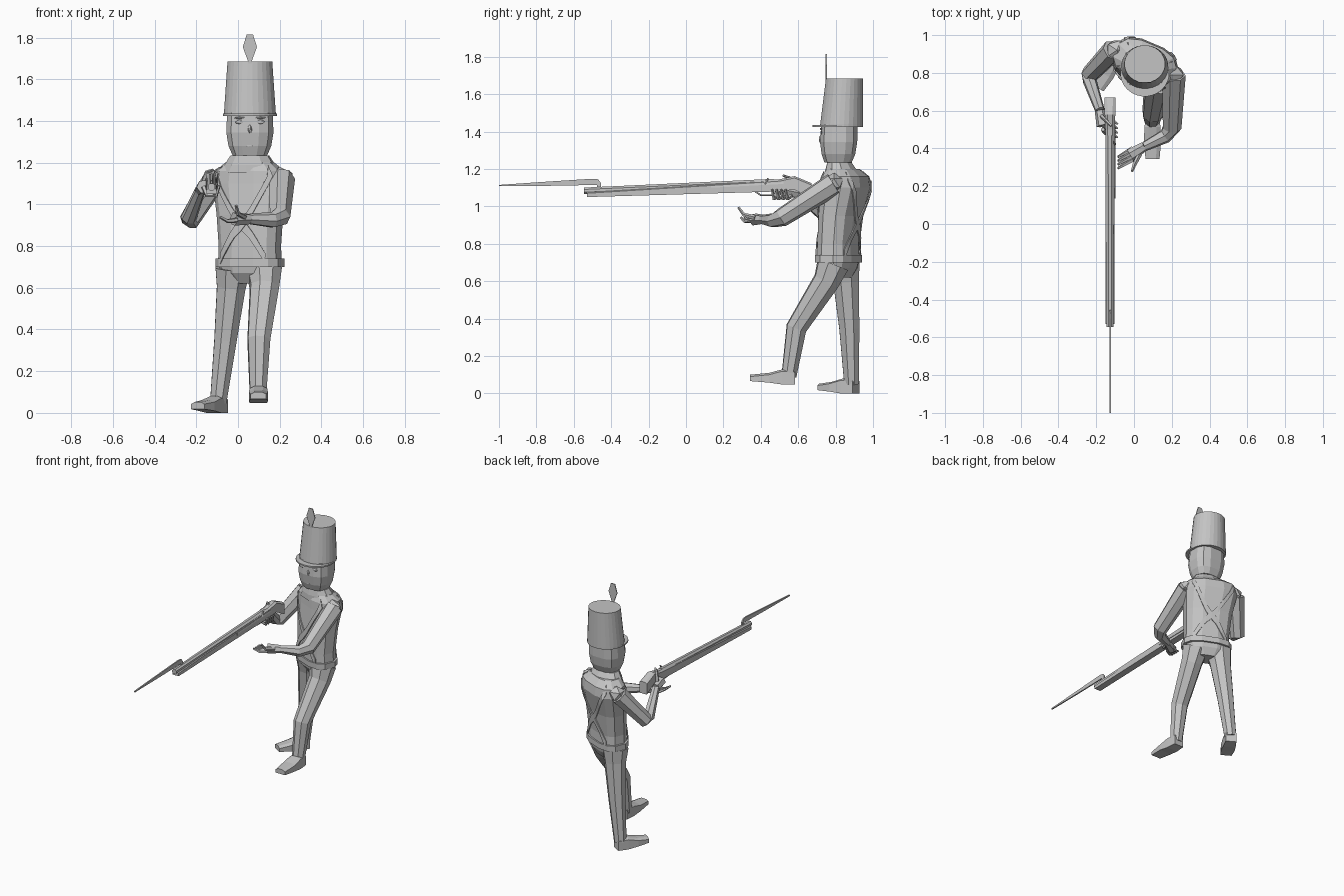
import bpy, bmesh
from math import cos, sin, acos, pi, radians, copysign
from mathutils import Vector, Matrix

if "Cube" in bpy.data.objects:
    bpy.data.objects.remove(bpy.data.objects["Cube"])

shade = (.55, .55, .55, 1)
grey = bpy.data.materials.new("plain grey")
grey.use_nodes = True
grey.diffuse_color = shade
grey.node_tree.nodes["Principled BSDF"].inputs["Base Color"].default_value = shade

FORWARD = Vector((0, -1, 0))
BODY_X = .057          # middle line of the trunk, head and hat
TWIST = radians(-23)   # the trunk turns so that the left shoulder leads


def finish(name, bm):
    """Turn a bmesh into a named grey object."""
    bmesh.ops.recalc_face_normals(bm, faces=bm.faces)
    mesh = bpy.data.meshes.new(name)
    bm.to_mesh(mesh)
    bm.free()
    mesh.materials.append(grey)
    obj = bpy.data.objects.new(name, mesh)
    bpy.context.collection.objects.link(obj)
    return obj


def loft(name, rings, closed=True):
    """Skin a list of equal point rings; closed lofts also get end caps."""
    bm = bmesh.new()
    rows = [[bm.verts.new(point) for point in ring] for ring in rings]
    count = len(rows[0])
    for lower, upper in zip(rows, rows[1:]):
        for i in range(count if closed else count - 1):
            j = (i + 1) % count
            bm.faces.new((lower[i], lower[j], upper[j], upper[i]))
    if closed:
        bm.faces.new(rows[0])
        bm.faces.new(rows[-1])
    return finish(name, bm)


def oval_point(z, y, width, ratio, angle, yaw, power):
    """Point on a rounded box outline around the body line."""
    across = width * copysign(abs(cos(angle)) ** power, cos(angle))
    along = width * ratio * copysign(abs(sin(angle)) ** power, sin(angle))
    turned = Matrix.Rotation(yaw, 3, "Z") @ Vector((across, along, 0))
    return turned + Vector((BODY_X, y, z))


def stack(name, sections, ratio, sides, yaw=0, power=1):
    """Loft of level ovals given as (height, depth position, half width)."""
    turns = [2 * pi * (i + .5) / sides for i in range(sides)]
    return loft(name, [[oval_point(*section, ratio, turn, yaw, power) for turn in turns]
                       for section in sections])


def limb(name, joints, start, end, sides=6):
    """Faceted tube along a bent path, tapering evenly from start to end."""
    joints = [Vector(joint) for joint in joints]
    last = len(joints) - 1
    side, rings = Vector((.3, .5, .8)), []
    for i, joint in enumerate(joints):
        ahead = (joints[min(i + 1, last)] - joints[max(i - 1, 0)]).normalized()
        side = (side - ahead * side.dot(ahead)).normalized()
        spoke = side * (start + (end - start) * i / last)
        rings.append([joint + Matrix.Rotation(2 * pi * k / sides, 3, ahead) @ spoke
                      for k in range(sides)])
    return loft(name, rings)


def blob(name, centre, size):
    """Small faceted ball scaled on each axis."""
    bm = bmesh.new()
    bmesh.ops.create_icosphere(bm, subdivisions=1, radius=1,
                               matrix=Matrix.LocRotScale(Vector(centre), None, Vector(size)))
    return finish(name, bm)


def beam(name, start, heading, sections):
    """Box sections (distance, half width, bottom, top) along a level heading."""
    heading = heading.normalized()
    side = heading.cross(Vector((0, 0, 1)))
    rings = []
    for distance, half, bottom, top in sections:
        middle = Vector(start) + heading * distance
        corners = ((-1, bottom), (1, bottom), (1, top - .01), (.5, top), (-.5, top), (-1, top - .01))
        rings.append([middle + side * half * a + Vector((0, 0, z)) for a, z in corners])
    return loft(name, rings)


def plate(name, outline, thickness):
    """Thin cut-out between an outline and its shifted copy."""
    return loft(name, [outline, [Vector(point) + thickness for point in outline]])


# Torso with belt and collar
TORSO = [(.62, .82, .09), (.67, .815, .14), (.72, .815, .155), (.8, .815, .152),
         (.95, .828, .162), (1.1, .857, .18), (1.16, .855, .17), (1.2, .84, .12)]
stack("torso", TORSO, .62, 12, TWIST, .75)
stack("belt", [(.7, .815, .168), (.74, .815, .168)], .63, 12, TWIST, .75)
stack("collar", [(1.15, .845, .15), (1.19, .83, .125), (1.235, .82, .095)], .7, 10, TWIST / 2)


def torso_point(angle, height, gap):
    """Point just outside the torso at the given turn and height."""
    for low, high in zip(TORSO, TORSO[1:]):
        if low[0] <= height <= high[0]:
            mix = (height - low[0]) / (high[0] - low[0])
            _, y, width = Vector(low).lerp(Vector(high), mix)
            return oval_point(height, y, width + gap, .64, angle, TWIST, .75)


# Crossed straps, front and back, from shoulder through the crossing to the hip
shoulder, crossing, hip = Vector((.8, 1.16)), Vector((0, .9)), Vector((-.65, .74))
strap_path = [shoulder.lerp(crossing, i / 5) for i in range(5)]
strap_path += [crossing.lerp(hip, i / 5) for i in range(6)]
for face, facing in (("front", -1), ("back", 1)):
    for hand, flip in (("left", 1), ("right", -1)):
        rows = [[torso_point(facing * acos(flip * x), z + edge, .006) for edge in (-.026, .026)]
                for x, z in strap_path]
        strap = loft(f"{face}_{hand}_strap", rows, closed=False)
        strap.modifiers.new("thickness", "SOLIDIFY").thickness = .006

# Neck, head and face
stack("neck", [(1.17, .82, .07), (1.27, .82, .07)], .8, 8)
stack("head", [(1.235, .813, .085), (1.28, .815, .105), (1.345, .816, .116), (1.44, .82, .112)],
      .88, 12, power=.72)
blob("nose", (BODY_X, .722, 1.36), (.012, .014, .025))
blob("mouth", (BODY_X, .728, 1.28), (.035, .005, .004))
for hand, flip in (("left", 1), ("right", -1)):
    blob(f"{hand}_eye", (BODY_X + flip * .05, .723, 1.395), (.025, .006, .01))
    blob(f"{hand}_eyebrow", (BODY_X + flip * .05, .722, 1.415), (.03, .007, .006))

# Tall hat, visor and plume
stack("hat", [(1.425, .832, .125), (1.44, .832, .125), (1.685, .847, .108)], .92, 28)
stack("visor", [(1.425, .8, .13), (1.435, .8, .13)], .96, 28)
half_plume = [(.008, 1.65), (.01, 1.69), (.034, 1.755), (.015, 1.815)]
leaf = half_plume + [(-x, z) for x, z in reversed(half_plume)]
plate("plume", [(BODY_X + x, .753, z) for x, z in leaf], FORWARD * .006)

# Legs and feet
limb("left_leg", [(.125, .785, .69), (.127, .75, .6), (.1, .59, .35), (.096, .55, .09)], .09, .042, 8)
limb("right_leg", [(-.025, .845, .69), (-.033, .855, .6), (-.06, .873, .35), (-.095, .885, .05)],
     .09, .042, 8)
foot = [(0, .036, 0, .075), (.07, .042, 0, .08), (.14, .046, .01, .062), (.24, .037, .018, .052)]
beam("left_foot", (.098, .583, .048), FORWARD, foot)
beam("right_foot", (-.08, .91, 0), FORWARD + Vector((-.6, 0, 0)), foot[:3] + [(.22, .037, .018, .052)])

# Arms with shoulder caps
left_wrist, right_wrist = Vector((.055, .41, .93)), Vector((-.18, .6, 1.07))
limb("left_arm", [(.21, .79, 1.12), (.2, .51, .94), (.165, .465, .925), left_wrist], .064, .026, 7)
limb("right_arm", [(-.11, .92, 1.12), (-.235, .79, .92), (-.235, .76, .935), right_wrist], .06, .026, 7)
blob("left_shoulder", (.2, .79, 1.125), (.07, .06, .055))
blob("right_shoulder", (-.09, .92, 1.125), (.065, .06, .055))

# Left hand, open with the palm up
limb("left_palm", [left_wrist, left_wrist + Vector((-.075, -.045, 0))], .026, .034)
for i in range(4):
    knuckle = left_wrist + Vector((-.06, -.07 + .02 * i, -.005))
    limb(f"left_finger_{i}", [knuckle, knuckle + Vector((-.045, -.025, -.005)),
                              knuckle + Vector((-.08, -.045, .015))], .013, .007, 5)
limb("left_thumb", [(.03, .37, .94), (0, .31, .955), (-.01, .28, .995)], .014, .007, 5)

# Right hand, wrapped round the grip
limb("right_palm", [right_wrist, right_wrist + Vector((.015, -.08, .015))], .028, .034)
for i in range(4):
    y = .48 + .024 * i
    limb(f"right_finger_{i}", [(-.165, y + .02, 1.085), (-.15, y, 1.045), (-.105, y - .01, 1.04),
                               (-.09, y - .02, 1.09)], .012, .007, 5)
limb("right_thumb", [(-.17, .57, 1.1), (-.15, .55, 1.155), (-.12, .52, 1.165)], .012, .007, 5)

# Long gun with dropped butt, barrel, side plate, hammer and trigger guard
GUN_X = -.127
beam("gun_stock", (GUN_X, .67, 0), FORWARD,
     [(0, .03, 1.04, 1.125), (.09, .028, 1.09, 1.162), (.17, .025, 1.08, 1.145), (1.2, .024, 1.05, 1.08)])
limb("gun_barrel", [(GUN_X, .47, 1.125), (GUN_X, -.545, 1.083)], .024, .019, 8)
beam("lock_plate", (GUN_X + .024, .52, 0), FORWARD, [(0, .006, 1.095, 1.13), (.385, .004, 1.09, 1.11)])
limb("gun_hammer", [(GUN_X + .024, .42, 1.12), (GUN_X + .024, .44, 1.15)], .008, .005, 5)
guard = [(.49, 1.085), (.46, 1.06), (.4, 1.06), (.37, 1.08)]
limb("trigger_guard", [(GUN_X, y, z) for y, z in guard], .005, .005, 5)

# Bayonet with its bent neck
blade = [(-1, 1.115), (-.75, 1.132), (-.5, 1.148), (-.47, 1.145), (-.455, 1.125), (-.455, 1.085),
         (-.475, 1.085), (-.475, 1.115), (-.75, 1.11), (-1, 1.108)]
plate("bayonet", [(GUN_X - .004, y, z) for y, z in blade], Vector((.009, 0, 0)))
